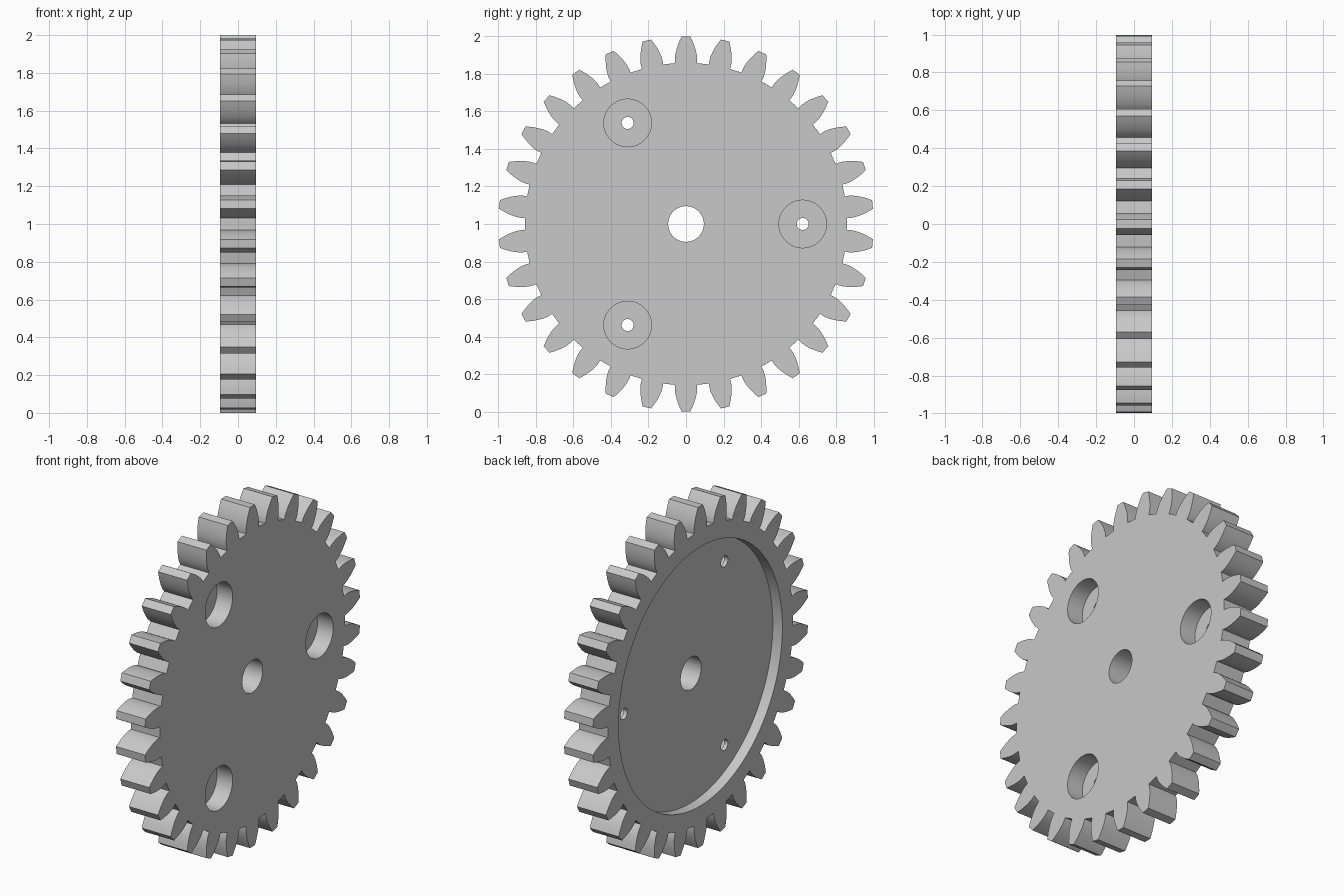
import bpy, bmesh
from math import pi, sin, cos, tan, acos, radians

if "Cube" in bpy.data.objects:
    bpy.data.objects.remove(bpy.data.objects["Cube"], do_unlink=True)

TEETH, TIP = 30, 1.0
MODULE = 2 * TIP / (TEETH + 2)
PITCH = TIP - MODULE
ROOT = PITCH - 1.25 * MODULE
BASE = PITCH * cos(radians(20))
HALF = 0.094          # half thickness
BOLT_RING = 0.622

grey = bpy.data.materials.new("plain grey")
grey.use_nodes = True
grey.diffuse_color = (0.58, 0.58, 0.58, 1)
grey.node_tree.nodes["Principled BSDF"].inputs["Base Color"].default_value = (0.58, 0.58, 0.58, 1)


def involute(angle):
    return tan(angle) - angle


def half_angle(r):
    """Half the angular tooth width at radius r."""
    return pi / (2 * TEETH) + involute(radians(20)) - involute(acos(min(1, BASE / r)))


# Toothed disc: involute flanks mirrored about each tooth centre
STEPS = 6
flank = [(ROOT, half_angle(BASE))]
for i in range(STEPS + 1):
    r = BASE + (TIP - BASE) * i / STEPS
    flank.append((r, half_angle(r)))
tooth = [(r, -a) for r, a in flank] + [(TIP, 0)] + [(r, a) for r, a in reversed(flank)]

bm = bmesh.new()
outline = []
for k in range(TEETH):
    for r, a in tooth:
        t = a + 2 * pi * k / TEETH
        outline.append(bm.verts.new((-HALF, r * sin(t), 1 + r * cos(t))))
cap = bm.faces.new(outline)
side = bmesh.ops.extrude_face_region(bm, geom=[cap])
moved = [g for g in side["geom"] if isinstance(g, bmesh.types.BMVert)]
bmesh.ops.translate(bm, verts=moved, vec=(2 * HALF, 0, 0))
bmesh.ops.recalc_face_normals(bm, faces=bm.faces)
mesh = bpy.data.meshes.new("gear_wheel")
bm.to_mesh(mesh)
bm.free()
gear = bpy.data.objects.new("gear_wheel", mesh)
bpy.context.collection.objects.link(gear)
mesh.materials.append(grey)


def drill(radius, x0, x1, y=0, z=1, sides=64):
    """Cut a round hole along x from x0 to x1."""
    bpy.ops.mesh.primitive_cylinder_add(vertices=sides, radius=radius, depth=x1 - x0,
                                        location=((x0 + x1) / 2, y, z), rotation=(0, pi / 2, 0))
    cutter = bpy.context.object
    cutter.name = "hole_cutter"
    cutter.hide_render = True
    cutter.data.materials.append(grey)
    bpy.context.view_layer.objects.active = gear
    mod = gear.modifiers.new("hole", "BOOLEAN")
    mod.operation, mod.solver, mod.object = "DIFFERENCE", "EXACT", cutter
    bpy.ops.object.modifier_apply(modifier=mod.name)
    bpy.data.objects.remove(cutter, do_unlink=True)


# Shaft hole and wide shallow recess on one side
drill(0.095, -0.3, 0.3)
drill(0.76, -0.3, -HALF + 0.062, sides=128)

# Three counterbored bolt holes
for k in range(3):
    t = 2 * pi * k / 3
    y, z = BOLT_RING * cos(t), 1 + BOLT_RING * sin(t)
    drill(0.127, HALF - 0.102, 0.3, y, z)
    drill(0.032, -0.3, 0.3, y, z, 32)

bpy.ops.object.select_all(action="DESELECT")
gear.select_set(True)
bpy.context.view_layer.objects.active = gear
bpy.ops.object.shade_smooth_by_angle(angle=radians(25))
